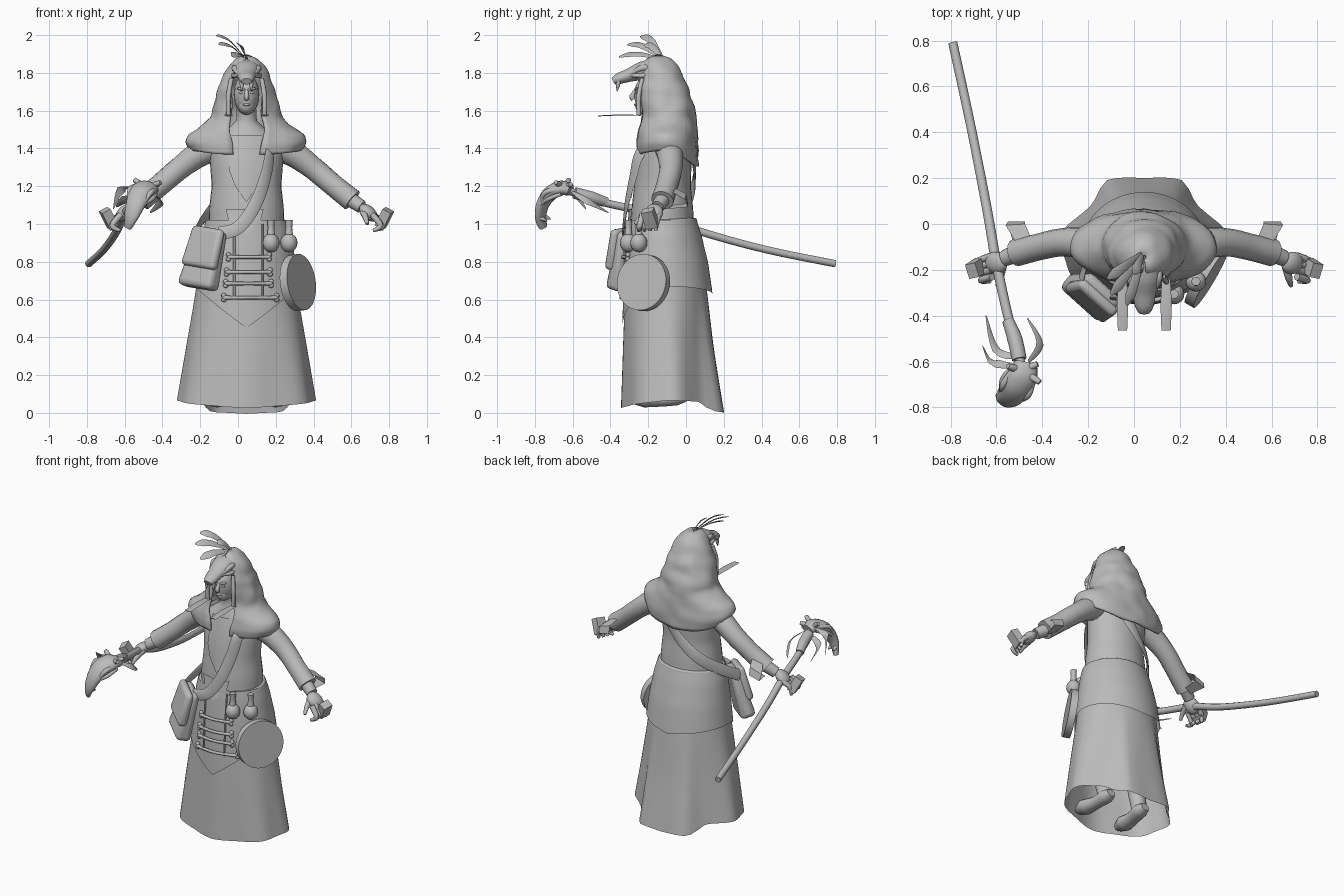
import bpy, math
from mathutils import Vector, noise

cube = bpy.data.objects.get("Cube")
if cube:
    bpy.data.objects.remove(cube)

CX = 0.045  # body axis
grey = bpy.data.materials.new("plain_grey")
grey.use_nodes = True
grey.diffuse_color = (0.5, 0.5, 0.5, 1)
grey.node_tree.nodes["Principled BSDF"].inputs["Base Color"].default_value = (0.5, 0.5, 0.5, 1)


def finish(ob, angle=50):
    ob.data.materials.append(grey)
    bpy.ops.object.select_all(action='DESELECT')
    ob.select_set(True)
    bpy.context.view_layer.objects.active = ob
    bpy.ops.object.shade_smooth_by_angle(angle=math.radians(angle))
    return ob


def grid(name, rows, closed=True, caps=False):
    """Skin a list of equal-length point rows."""
    n = len(rows[0])
    verts = [tuple(p) for r in rows for p in r]
    faces = []
    for i in range(len(rows) - 1):
        for j in range(n if closed else n - 1):
            k = (j + 1) % n
            faces.append((i * n + j, i * n + k, (i + 1) * n + k, (i + 1) * n + j))
    if caps:
        faces.append(tuple(reversed(range(n))))
        faces.append(tuple(range(len(verts) - n, len(verts))))
    me = bpy.data.meshes.new(name)
    me.from_pydata(verts, [], faces)
    me.update()
    ob = bpy.data.objects.new(name, me)
    bpy.context.collection.objects.link(ob)
    return finish(ob)


def lerp_table(table, t):
    """Interpolate rows keyed by their first value (ascending)."""
    if t <= table[0][0]:
        return table[0][1:]
    for a, b in zip(table, table[1:]):
        if t <= b[0]:
            f = (t - a[0]) / (b[0] - a[0])
            return [u + (v - u) * f for u, v in zip(a[1:], b[1:])]
    return table[-1][1:]


def sweep(name, pts, radii, n=10, flat=1.0, up=(0, 0, 1), steps=4):
    """Tube through smoothed points; flat squashes it along the up direction."""
    P = [Vector(p) for p in pts]
    path, rad = [], []
    for i in range(len(P) - 1):
        a, b, c, d = P[max(i - 1, 0)], P[i], P[i + 1], P[min(i + 2, len(P) - 1)]
        for s in range(steps + (i == len(P) - 2)):
            t = s / steps
            path.append(0.5 * (2 * b + (c - a) * t + (2 * a - 5 * b + 4 * c - d) * t * t
                               + (3 * b - a - 3 * c + d) * t ** 3))
            rad.append(radii[i] + (radii[i + 1] - radii[i]) * t)
    rows = []
    for i, p in enumerate(path):
        tan = (path[min(i + 1, len(path) - 1)] - path[max(i - 1, 0)]).normalized()
        u = up(p) if callable(up) else Vector(up)
        side = tan.cross(u).normalized()
        nrm = side.cross(tan)
        rows.append([p + rad[i] * (side * math.cos(2 * math.pi * j / n)
                                   + nrm * flat * math.sin(2 * math.pi * j / n)) for j in range(n)])
    return grid(name, rows, caps=True)


def ball(name, loc, size, rot=(0, 0, 0)):
    bpy.ops.mesh.primitive_uv_sphere_add(segments=16, ring_count=10, location=loc, rotation=rot)
    ob = bpy.context.object
    ob.name, ob.scale = name, size
    return finish(ob)


def block(name, loc, size, rot=(0, 0, 0), bevel=0.0, taper=1.0):
    bpy.ops.mesh.primitive_cube_add(size=1, location=loc, rotation=rot)
    ob = bpy.context.object
    ob.name, ob.scale = name, size
    bpy.ops.object.transform_apply(location=False, rotation=False, scale=True)
    for v in ob.data.vertices:
        if v.co.z > 0:
            v.co.x *= .5 + taper / 2
            v.co.y *= taper
    if bevel:
        m = ob.modifiers.new("round", 'BEVEL')
        m.width, m.segments = bevel, 3
    return finish(ob)


def ring_pt(a, z, cy, rx, ry):
    return (CX + rx * math.sin(a), cy - ry * math.cos(a), z)  # a = 0 faces front


# robe: z -> centre y, half width, half depth
robe = [(0.0, -.1, .375, .238), (.35, -.108, .318, .222), (.65, -.108, .268, .214), (.8, -.112, .25, .205),
        (.95, -.12, .225, .185), (1.02, -.125, .205, .172)]


def robe_part(name, top, hem, grow, pleat, tail, flare):
    rows = []
    for i in range(15):
        row = []
        for j in range(72):
            a = 2 * math.pi * j / 72
            z = top + (hem(a) - top) * i / 14
            cy, rx, ry = lerp_table(robe, z)
            low = max(0, 1 - z / .7)
            k = 1 + pleat * math.cos(7 * a) * low
            back = max(0, -math.cos(a))
            x, y, z = ring_pt(a, z, cy, rx * k + grow, ry * k + grow)
            # centre back panel and flare
            y += tail * min(1, max(0, back - .8) / .1) * low + flare * back * (top - z)
            row.append((x, y, z))
        rows.append(row)
    return grid(name, rows)


robe_part("skirt", .9, lambda a: .045 + .02 * abs(math.sin(a)) - .05 * min(1, max(0, -math.cos(a) - .75) * 8)
          - .02 * max(0, math.cos(a)), 0, .03, .07, 0)
robe_part("pointed_overskirt", 1.02,
          lambda a: min(.45 + .22 * abs(math.sin(a)), .68) if math.cos(a) > 0
          else .63 + .04 * abs(math.sin(a)), .01, 0, 0, .06)

# torso, neck and belt
torso = [(.97, -.125, .2, .168), (1.08, -.125, .198, .163), (1.2, -.125, .184, .15), (1.34, -.115, .195, .145),
         (1.43, -.11, .2, .125), (1.49, -.12, .12, .1), (1.54, -.14, .055, .06), (1.64, -.17, .05, .05)]
grid("tunic", [[ring_pt(2 * math.pi * j / 32, z, *lerp_table(torso, z)) for j in range(32)]
               for z in [.97 + .67 * i / 22 for i in range(23)]], caps=True)


def on_body(x, z, off=.006):
    cy, rx, ry = lerp_table(torso if z > 1.0 else robe, z)
    return Vector((x, cy - (ry + off) * math.sqrt(max(0, 1 - ((x - CX) / rx) ** 2)), z))


# pointed chest panel
grid("chest_panel", [[on_body(CX + w * s, z, .01) for s in (-1, -.5, 0, .5, 1)]
                     for z, w in ((1.47, .08), (1.4, .085), (1.28, .09), (1.2, .06), (1.12, .003))], closed=False)
grid("belt_flap", [[on_body(CX - .01 + w * s, z, .016) for s in (-1, 0, 1)]
                   for z, w in ((1.08, .1), (1.02, .085), (.97, .04), (.93, .003))], closed=False)
sweep("waist_sash", [ring_pt(math.pi * j / 12, 1.01 - .01 * math.cos(math.pi * j / 12), -.125, .202, .17)
                     for j in range(25)], [.013] * 25, n=8, steps=1)

# fur hood and shoulder cape: z -> centre y, half width, half depth, front opening in degrees
hood = [(1.34, -.1, .285, .15, 14), (1.4, -.1, .312, .155, 14), (1.45, -.1, .3, .15, 16),
        (1.52, -.1, .215, .142, 24), (1.56, -.1, .178, .14, 27), (1.61, -.1, .168, .14, 27),
        (1.66, -.11, .152, .13, 30), (1.72, -.125, .138, .125, 36), (1.78, -.13, .11, .105, 38),
        (1.83, -.135, .085, .09, 20), (1.87, -.145, .045, .05, 5), (1.885, -.145, .006, .006, 1)]
rows = []
for i in range(34):
    z = 1.885 - .545 * i / 33
    cy, rx, ry, gap = lerp_table(hood, z)
    g, row = math.radians(gap), []
    for j in range(41):
        a = g + (2 * math.pi - 2 * g) * j / 40
        droop = max(0, 1.5 - z) / .16
        zz = z + droop * (.05 * abs(math.sin(a)) ** 3 - .035 * max(0, -math.cos(a)) + .03 * max(0, math.cos(a)))
        p = Vector(ring_pt(a, zz, cy, rx, ry))
        row.append(p + Vector((p.x - CX, p.y - cy, 0)).normalized() * .012 * noise.noise(p * 13))
    rows.append(row)
cape = grid("hood_and_cape", rows, closed=False)
shell = cape.modifiers.new("thickness", 'SOLIDIFY')
shell.thickness = .012

# head and face
ball("head", (CX, -.185, 1.685), (.068, .09, .11))
ball("jaw", (CX, -.215, 1.63), (.045, .055, .052))
sweep("nose", [(CX, -.265, 1.71), (CX, -.285, 1.675), (CX, -.278, 1.66)], [.008, .015, .012], up=(1, 0, 0))
ball("mouth", (CX, -.266, 1.632), (.022, .01, .007))
for s in (-1, 1):
    ball("eye", (CX + .027 * s, -.262, 1.695), (.013, .008, .007))
    ball("brow", (CX + .028 * s, -.262, 1.715), (.024, .012, .008), (0, -.2 * s, 0))
    # beaded side locks ending in flat feathers
    x = CX + .095 * s
    sweep("side_lock", [(x - .015 * s, -.23, 1.77), (x, -.25, 1.68), (x, -.25, 1.575)], [.012, .013, .012], up=(0, 1, 0))
    sweep("lock_feather", [(x, -.24, 1.575), (x, -.35, 1.577), (x, -.465, 1.572)], [.018, .025, .02], flat=.12)


def animal_skull(name, path, radii, up, flat, scale, fang_dir):
    """Long-snouted skull with brow ridges, cheekbones and fangs."""
    sweep(name, path, radii, n=14, flat=flat, up=up)
    P = [Vector(p) for p in path]
    for s in (-1, 1):
        side = (P[3] - P[1]).cross(Vector(up)).normalized() * s
        c = P[1] + side * radii[1] * .8
        sweep(name + "_brow", [c, P[2] + side * radii[2] * .9 + Vector(up) * .015, P[3] + side * radii[3] * .75],
              [.012 * scale, .017 * scale, .008], n=8)
        sweep(name + "_cheek", [c - Vector(up) * .03, P[2] + side * radii[2] - Vector(up) * .025, P[3] + side * radii[3] * .8],
              [.01, .013 * scale, .009], n=8)
        f = P[4] + side * radii[4] * .6
        sweep(name + "_fang", [f, f + Vector(fang_dir) * .6, f + Vector(fang_dir)], [.014, .01, .001], n=8, up=(1, 0, 0))


animal_skull("headdress_skull", [(CX, y, z) for y, z in ((-.11, 1.83), (-.17, 1.825), (-.235, 1.81),
             (-.3, 1.788), (-.355, 1.77), (-.385, 1.755))], [.05, .072, .07, .05, .042, .026], (0, 0, 1), .72, 1, (0, -.01, -.068))
# crest feathers
for tip, bend in (((-.115, -.24, 1.995), .03), ((-.1, -.31, 1.95), .025), ((-.03, -.355, 1.885), .02), ((.0, -.22, 1.95), .02)):
    a, b = Vector((CX, -.12, 1.87)), Vector(tip)
    sweep("crest_feather", [a, a.lerp(b, .5) + Vector((0, 0, bend)), a.lerp(b, .8) + Vector((0, 0, bend * .7)), b],
          [.006, .022, .026, .006], n=8, flat=.15, up=(.5, -.2, .9))

# arms, cuffs and hands
for s, name in ((-1, "right"), (1, "left")):
    def P(x, y, z):
        return Vector((CX + s * x, y, z))
    sweep(name + "_sleeve", [P(.13, -.1, 1.42), P(.25, -.085, 1.37), P(.36, -.08, 1.29), P(.46, -.1, 1.205), P(.56, -.125, 1.125)],
          [.075, .07, .061, .058, .06], n=14)
    grid(name + "_cuff_flap", [[P(.49, -.07, 1.2), P(.56, -.08, 1.17)], [P(.52, .0, 1.16), P(.605, -.005, 1.13)],
                               [P(.52, .012, 1.11), P(.595, .01, 1.09)], [P(.52, -.08, 1.1), P(.57, -.09, 1.08)]])
    sweep(name + "_wrist", [P(.55, -.125, 1.13), P(.61, -.15, 1.09)], [.04, .035])
    ball(name + "_palm", P(.645, -.17, 1.06), (.058, .05, .035), (.2, s * .75, 0))
    for k in range(4):
        y = -.13 - .03 * k
        sweep(name + "_finger", [P(.665, y - .01, 1.05), P(.71, y - .025, 1.015 - .008 * k), P(.715 - .015 * k, y - .03, .965)],
              [.017, .016, .009], n=8, up=(0, 1, 0))
    sweep(name + "_thumb", [P(.62, -.19, 1.06), P(.63, -.235, 1.035), P(.64, -.27, 1.0)], [.02, .016, .009], n=8)
    block(name + "_hand_block", P(.73, -.19, 1.03), (.05, .065, .1), (.2, s * .5, s * -.2))
    # shoes
    x = CX + .135 * s
    sweep(name + "_shoe", [(x, .0, .085), (x, -.05, .08), (x + .01 * s, -.13, .07), (x + .02 * s, -.22, .075), (x + .02 * s, -.285, .075)],
          [.03, .05, .045, .058, .03], n=12, flat=.8)
    sweep(name + "_leg", [(x, -.06, .09), (x, -.09, .3), (x, -.11, .6)], [.045, .06, .08], up=(0, 1, 0))

# staff with skull head
sweep("staff", [(-.79, .79, .79), (-.71, .42, .865), (-.64, .06, .965), (-.6, -.17, 1.055), (-.545, -.42, 1.11), (-.49, -.62, 1.175)],
      [.02, .02, .021, .022, .021, .02])
sweep("staff_wrap", [(-.55, -.42, 1.115), (-.52, -.5, 1.14), (-.5, -.59, 1.165)], [.025, .033, .032])
animal_skull("staff_skull", [(-.47, -.61, 1.18), (-.485, -.66, 1.19), (-.515, -.715, 1.165), (-.54, -.755, 1.11),
             (-.565, -.77, 1.04), (-.585, -.755, .98)], [.05, .066, .066, .056, .042, .024], (-.1, -.6, .75), .6, .9, (0, .045, -.02))
for tip in ((-.41, -.69, 1.22), (-.42, -.61, 1.21), (-.55, -.62, 1.235)):
    sweep("skull_prong", [(-.49, -.64, 1.18), Vector(tip).lerp(Vector((-.49, -.64, 1.19)), .4), tip], [.02, .016, .012], n=8)
for path in (((-.5, -.58, 1.17), (-.6, -.55, 1.13), (-.645, -.4, 1.09)), ((-.46, -.6, 1.17), (-.41, -.52, 1.12), (-.465, -.41, 1.06)),
             ((-.52, -.62, 1.2), (-.62, -.6, 1.18), (-.66, -.53, 1.08))):
    sweep("staff_feather", path, [.008, .024, .003], n=8, flat=.15, up=(.7, 0, .7))

# shoulder bag and strap
tilt = (math.radians(-14), math.radians(7), math.radians(-42))
block("shoulder_bag", (-.175, -.305, .815), (.24, .1, .32), tilt, .035, .6)
block("bag_flap", (-.18, -.33, .875), (.235, .06, .22), tilt, .025, .8)
sweep("bag_strap", [(-.1, -.325, .95), (.0, -.33, .98), (.09, -.315, 1.1), (.145, -.28, 1.25), (.17, -.24, 1.38), (.175, -.12, 1.47),
                    (.15, .02, 1.4), (.03, .045, 1.25), (-.1, .005, 1.12), (-.19, -.12, 1.02), (-.23, -.24, .95)],
      [.035] * 11, n=8, flat=.2, up=lambda p: Vector((p.x - CX, p.y + .12, .25 if p.z > 1.38 else 0)))

# hand drum
bpy.ops.mesh.primitive_cylinder_add(vertices=40, radius=.15, depth=.045, location=(.317, -.225, .69))
drum = bpy.context.object
drum.name = "hand_drum"
drum.rotation_euler = Vector((.86, -.5, .12)).to_track_quat('Z', 'Y').to_euler()
finish(drum, 30)

# gourds on the belt
for x, y in ((.175, -.305), (.27, -.25)):
    ball("gourd", (x, y, .9), (.045, .045, .05))
    sweep("gourd_neck", [(x, y, .93), (x, y, .98), (x, y, 1.02)], [.022, .017, .02], up=(0, 1, 0))

# bone ladder on two cords
for x in (-.02, .13):
    sweep("bone_cord", [on_body(x, z, .02) for z in (1.0, .85, .72, .6)], [.006] * 4, n=6, up=(0, 1, 0))
for z, x0, x1 in ((.825, -.05, .165), (.745, -.06, .17), (.685, -.065, .175), (.61, -.075, .205)):
    sweep("bone", [on_body(x0 + (x1 - x0) * t, z, .022) for t in (0, .12, .5, .88, 1)], [.014, .01, .009, .01, .014], n=8)
    for x in (x0, x1):
        for dz in (-.011, .011):
            ball("bone_knob", on_body(x, z + dz, .022), (.014, .012, .013))
